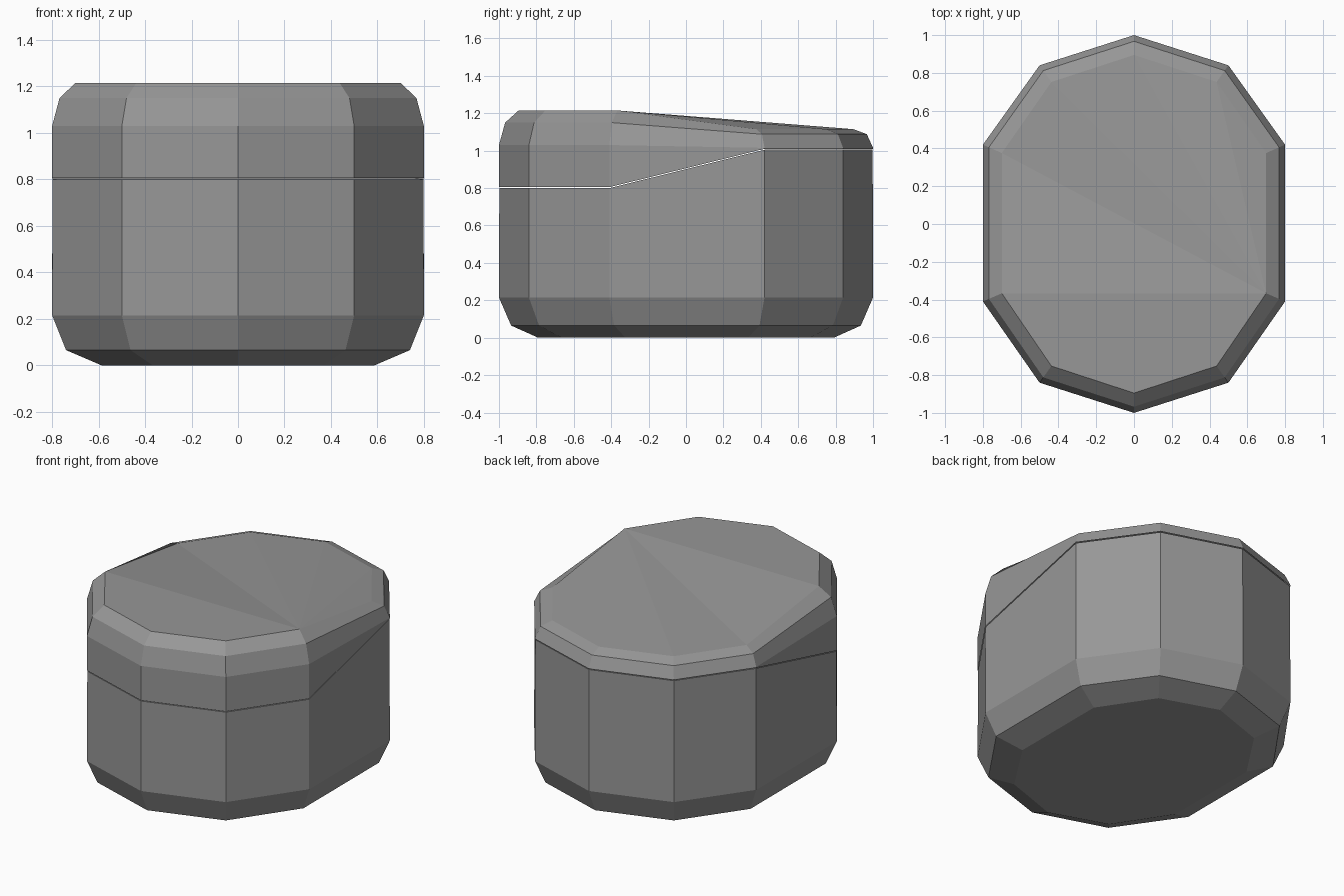
import bpy
import bmesh

if "Cube" in bpy.data.objects:
    bpy.data.objects.remove(bpy.data.objects["Cube"])

grey = bpy.data.materials.new("mid_grey")
grey.diffuse_color = (0.31, 0.31, 0.31, 1)
grey.use_nodes = True
grey.node_tree.nodes["Principled BSDF"].inputs["Base Color"].default_value = grey.diffuse_color

# Ten-sided outline, counter-clockwise from the front right side corner
right_back = [(0.8, -0.41), (0.8, 0.42), (0.5, 0.84), (0, 1)]
OUTLINE = right_back + [(-0.5, 0.84), (-0.8, 0.42), (-0.8, -0.41),
                        (-0.5, -0.84), (0, -1), (0.5, -0.84)]
N = len(OUTLINE)


def build(name, rings, bottom_faces, top_faces):
    """Skin stacked rings of (x scale, y scale, front height, back height)."""
    bm = bmesh.new()
    loops = []
    for sx, sy, z_front, z_back in rings:
        loops.append([bm.verts.new((x * sx, y * sy, z_front if y < 0 else z_back))
                      for x, y in OUTLINE])
    for low, high in zip(loops, loops[1:]):
        for i in range(N):
            j = (i + 1) % N
            bm.faces.new((low[i], low[j], high[j], high[i]))
    for f in bottom_faces:
        bm.faces.new([loops[0][i] for i in reversed(f)])
    for f in top_faces:
        bm.faces.new([loops[-1][i] for i in f])
    mesh = bpy.data.meshes.new(name)
    bm.to_mesh(mesh)
    bm.free()
    mesh.materials.append(grey)
    obj = bpy.data.objects.new(name, mesh)
    bpy.context.collection.objects.link(obj)
    return obj


# Sloping cap: flat front half, then a fan down to the lower back
cap = [[6, 7, 8, 9, 0]] + [[0, i, i + 1] for i in range(1, 6)]

# Tub with chamfered base; its rim rises towards the back
build("container_body",
      [(0.735, 0.79, 0, 0), (0.925, 0.935, 0.065, 0.065),
       (1, 1, 0.215, 0.215), (0.998, 0.998, 0.80, 1.005)],
      [list(range(N))], cap)

# Lid, deep at the front and shallow at the back, with a rounded top edge
build("lid",
      [(1, 1, 0.805, 1.01), (1, 1, 1.03, 1.015),
       (0.96, 0.967, 1.15, 1.088), (0.875, 0.895, 1.215, 1.115)],
      [], cap)
